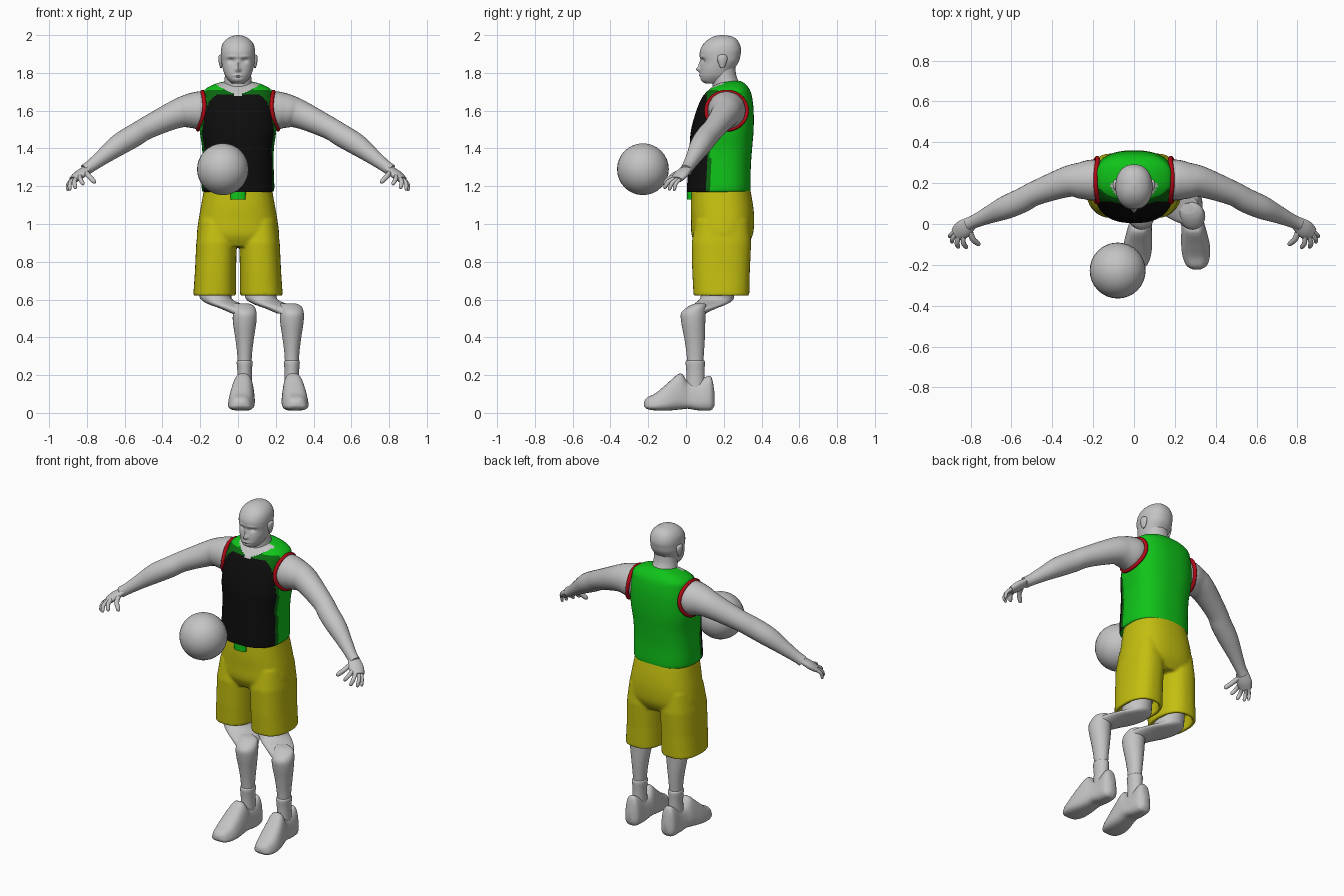
import bpy, bmesh, math
from mathutils import Vector

if "Cube" in bpy.data.objects:
    bpy.data.objects.remove(bpy.data.objects["Cube"])


def material(name, r, g, b):
    m = bpy.data.materials.new(name)
    m.use_nodes = True
    m.diffuse_color = (r, g, b, 1)
    m.node_tree.nodes["Principled BSDF"].inputs["Base Color"].default_value = (r, g, b, 1)
    return m


GREY = material("body grey", .55, .55, .55)
GREEN = material("jersey green", .005, .55, .01)
DARK = material("dark green", .003, .14, .005)
BLACK = material("jersey black", .004, .004, .004)
RED = material("trim red", .45, .003, .008)
YELLOW = material("shorts yellow", .55, .52, .005)


def refine(rows, k):
    """Catmull-Rom interpolation between rows."""
    rows = [Vector(r) for r in rows]
    out = []
    for i in range(len(rows) - 1):
        a, b, c, d = (rows[max(0, min(len(rows) - 1, i + j))] for j in (-1, 0, 1, 2))
        for j in range(k):
            t = j / k
            out.append(.5 * (2 * b + (c - a) * t + (2 * a - 5 * b + 4 * c - d) * t ** 2
                             + (3 * b - a - 3 * c + d) * t ** 3))
    return out + [rows[-1]]


def angles(n):
    return [2 * math.pi * i / n for i in range(n)]


def power(v, p):
    return math.copysign(abs(v) ** (2 / p), v)


def skin(name, parts, mats, rule=None):
    """Skin one or more stacks of rings into a capped mesh."""
    bm = bmesh.new()
    for rings in parts:
        vs = [[bm.verts.new(co) for co in ring] for ring in rings]
        n = len(vs[0])
        for a, b in zip(vs, vs[1:]):
            for i in range(n):
                bm.faces.new((a[i], a[(i + 1) % n], b[(i + 1) % n], b[i]))
        bm.faces.new(vs[0])
        bm.faces.new(vs[-1])
    bmesh.ops.recalc_face_normals(bm, faces=bm.faces)
    if rule:
        for f in bm.faces:
            f.material_index = rule(f.calc_center_median())
    me = bpy.data.meshes.new(name)
    bm.to_mesh(me)
    bm.free()
    for m in mats:
        me.materials.append(m)
    me.shade_smooth()
    me.set_sharp_from_angle(angle=math.radians(50))
    ob = bpy.data.objects.new(name, me)
    bpy.context.collection.objects.link(ob)
    return ob


def level_rings(rows, k=4, n=32, p=2):
    """Horizontal rings from rows of height, centre x, half width, front y, back y."""
    return [[Vector((cx + rx * power(math.cos(a), p),
                     (yf + yb) / 2 + (yb - yf) / 2 * power(math.sin(a), p), z)) for a in angles(n)]
            for z, cx, rx, yf, yb in refine(rows, k)]


def tube(name, rows, s, flat=1.0, k=4, n=16):
    """Round limb along rows of x, y, z, radius; s picks the side."""
    rows = refine(rows, k)
    rings = []
    for i, r in enumerate(rows):
        t = (rows[min(i + 1, len(rows) - 1)] - rows[max(i - 1, 0)]).to_3d().normalized()
        side = t.cross(Vector((0, 0, 1))).normalized()
        up = side.cross(t)
        ring = [r.to_3d() + r[3] * (side * math.cos(a) + up * flat * math.sin(a)) for a in angles(n)]
        rings.append([Vector((c.x * s, c.y, c.z)) for c in ring])
    return skin(name, [rings], [GREY])


# Head, with the face pressed in and out of the front
head = level_rings([(1.745, 0, .035, .1, .2), (1.76, 0, .05, .08, .22), (1.785, 0, .068, .075, .24),
                    (1.82, 0, .08, .076, .255), (1.86, 0, .088, .08, .28), (1.89, 0, .09, .073, .288),
                    (1.92, 0, .09, .075, .292), (1.95, 0, .083, .09, .285), (1.975, 0, .065, .115, .27),
                    (1.992, 0, .038, .145, .245), (2.0, 0, .008, .18, .2)], k=6, n=72, p=2.2)
FACE = [(.036, 1.866, .015, .012, .014), (-.036, 1.866, .015, .012, .014),   # eye sockets
        (0, 1.818, .013, .012, -.022), (0, 1.845, .009, .02, -.012),         # nose
        (0, 1.786, .024, .007, -.007), (0, 1.777, .02, .003, .004),          # mouth
        (.035, 1.885, .022, .007, -.005), (-.035, 1.885, .022, .007, -.005)]  # brows
for ring in head:
    for v in ring:
        if v.y < .16:
            v.y += sum(d * math.exp(-((v.x - x) / w) ** 2 - ((v.z - z) / h) ** 2)
                       for x, z, w, h, d in FACE)
skin("head", [head], [GREY])
skin("neck", [level_rings([(1.64, 0, .1, .12, .31), (1.72, 0, .08, .14, .295),
                           (1.78, 0, .07, .135, .268), (1.84, 0, .068, .14, .26)])], [GREY])


# Jersey: black front, green back, dark band between, bare skin at the neckline
def jersey_rule(c):
    if c.y < .2 and c.z > 1.675 + .55 * abs(c.x):
        return 3
    if c.y < .11 and c.z < 1.685:
        return 1
    if c.y < .13 or (c.y < .17 and c.z > 1.67 and c.z < 1.712):
        return 2
    return 0


skin("jersey", [level_rings([(1.17, 0, .183, .005, .335), (1.19, 0, .192, .005, .342),
                             (1.3, 0, .189, .012, .343), (1.4, 0, .19, .018, .35),
                             (1.5, 0, .203, .027, .358), (1.6, 0, .2, .055, .358),
                             (1.67, 0, .19, .085, .35), (1.71, 0, .177, .12, .338),
                             (1.74, 0, .125, .16, .315), (1.757, 0, .06, .2, .29)],
                            k=6, n=96, p=2.5)], [GREEN, BLACK, DARK, GREY], jersey_rule)

# Drawstring tab under the jersey hem
skin("waist_tab", [level_rings([(1.13, 0, .04, .005, .04), (1.18, 0, .042, .005, .04)], k=1)], [GREEN])

# Shorts: hips and two hollow legs fused together
shorts = [level_rings([(1.195, 0, .178, .03, .338), (1.1, 0, .195, .025, .355), (1.02, 0, .209, .027, .361),
                       (.94, 0, .217, .03, .353), (.88, 0, .2, .06, .32)], n=48, p=2.4)]
for s in (1, -1):
    shorts.append(level_rings([(1.02, s * .11, .095, .05, .335), (.9, s * .114, .107, .03, .345),
                               (.75, s * .119, .109, .033, .338), (.62, s * .124, .113, .04, .335),
                               (.62, s * .124, .092, .06, .315), (.7, s * .122, .09, .06, .315)],
                              k=1, n=40, p=2.4))
ob = skin("shorts", shorts, [YELLOW])
mod = ob.modifiers.new("Fuse", "REMESH")
mod.mode = "VOXEL"
mod.voxel_size = .008
mod.use_smooth_shade = True
mod = ob.modifiers.new("Soften", "SMOOTH")
mod.factor = .5
mod.iterations = 4

for s, label in ((1, "left"), (-1, "right")):
    # Ear
    ear = [(z, s * .09, w, .19 - d, .195 + d) for z, w, d in
           ((1.825, .003, .006), (1.84, .009, .014), (1.87, .014, .024), (1.89, .012, .02), (1.897, .004, .008))]
    skin(label + "_ear", [level_rings(ear, n=16)], [GREY])

    # Arm and hand
    tube(label + "_arm", [(.12, .215, 1.61, .085), (.2, .215, 1.602, .1), (.26, .213, 1.598, .09),
                          (.33, .206, 1.58, .075), (.48, .152, 1.51, .06), (.55, .115, 1.468, .06),
                          (.63, .08, 1.42, .057), (.71, .045, 1.36, .043), (.775, .015, 1.31, .033),
                          (.81, 0, 1.285, .032)], s, k=5, n=28)
    tube(label + "_palm", [(.785, .012, 1.305, .028), (.81, -.005, 1.285, .038), (.84, -.028, 1.26, .045),
                           (.87, -.05, 1.235, .036)], s, flat=.5)
    for finger, base, tip, r in (("thumb", (.805, -.03, 1.275), (.758, -.105, 1.22), .014),
                                 ("index_finger", (.835, -.055, 1.255), (.82, -.12, 1.21), .012),
                                 ("middle_finger", (.855, -.055, 1.245), (.862, -.118, 1.19), .012),
                                 ("ring_finger", (.87, -.045, 1.238), (.893, -.092, 1.18), .011),
                                 ("little_finger", (.875, -.03, 1.238), (.905, -.065, 1.178), .01)):
        a, b = Vector(base), Vector(tip)
        mid = a.lerp(b, .5) + Vector((.008, -.006, .006))
        tube(label + "_" + finger, [(*a, r), (*mid, r), (*a.lerp(b, .9), r * .85), (*b, r * .35)], s, n=10)

    # Armhole trim
    cu = bpy.data.curves.new(label + "_armhole_trim", "CURVE")
    cu.dimensions = "3D"
    cu.bevel_depth = .011
    sp = cu.splines.new("POLY")
    ring = angles(36)
    sp.points.add(len(ring) - 1)
    for pt, a in zip(sp.points, ring):
        pt.co = (s * (.2 - .012 * math.sin(a) - .02 * math.cos(a) ** 2),
                 .215 + .108 * math.cos(a), 1.6 + .1 * math.sin(a), 1)
    sp.use_cyclic_u = True
    cu.materials.append(RED)
    bpy.context.collection.objects.link(bpy.data.objects.new(label + "_armhole_trim", cu))

    # Thigh, bending sideways into the knee
    x = s * .12
    skin(label + "_thigh", [level_rings([(.8, x, .085, .085, .265), (.64, x, .085, .08, .255),
                                         (.6, x + .008, .083, .07, .25), (.575, x + .055, .09, .04, .215),
                                         (.553, x + .11, .085, .01, .16), (.525, x + .15, .06, -.01, .1)],
                                        n=28)], [GREY])
    # Shin and sock
    x = .16 + s * .125
    skin(label + "_shin", [level_rings([(.25, x, .036, .008, .09), (.32, x, .04, .002, .095),
                                        (.4, x, .05, -.01, .1), (.48, x, .062, -.025, .102),
                                        (.53, x, .063, -.025, .105), (.565, x - .01, .06, .015, .108),
                                        (.58, x - .02, .04, .05, .1)], n=28)], [GREY])
    skin(label + "_sock", [level_rings([(.12, x, .04, .0, .1), (.21, x, .038, .002, .098),
                                        (.268, x, .042, -.002, .1), (.278, x, .036, .005, .094)], n=24)], [GREY])

    # Shoe: upright sections from toe to heel, narrower towards the top
    rings = []
    for y, half, low, top, dx in refine([(-.222, .022, .035, .06, .022), (-.205, .056, .02, .082, .022),
                                         (-.16, .076, .013, .105, .02), (-.1, .08, .012, .155, .016),
                                         (-.03, .07, .018, .21, .008), (.01, .064, .022, .165, .002),
                                         (.06, .06, .014, .165, 0), (.115, .056, .012, .195, 0),
                                         (.138, .045, .018, .18, 0), (.152, .02, .04, .1, 0)], 4):
        ring = []
        for a in angles(28):
            t = .5 + .5 * power(math.sin(a), 3)
            ring.append(Vector((x + s * dx + half * power(math.cos(a), 3) * (1 - .35 * t),
                                y, low + (top - low) * t)))
        rings.append(ring)
    skin(label + "_shoe", [rings], [GREY])

# Ball
bpy.ops.mesh.primitive_uv_sphere_add(segments=32, ring_count=16, radius=.137, location=(-.08, -.228, 1.29))
ball = bpy.context.object
ball.name = "ball"
ball.data.materials.append(GREY)
bpy.ops.object.shade_smooth()
